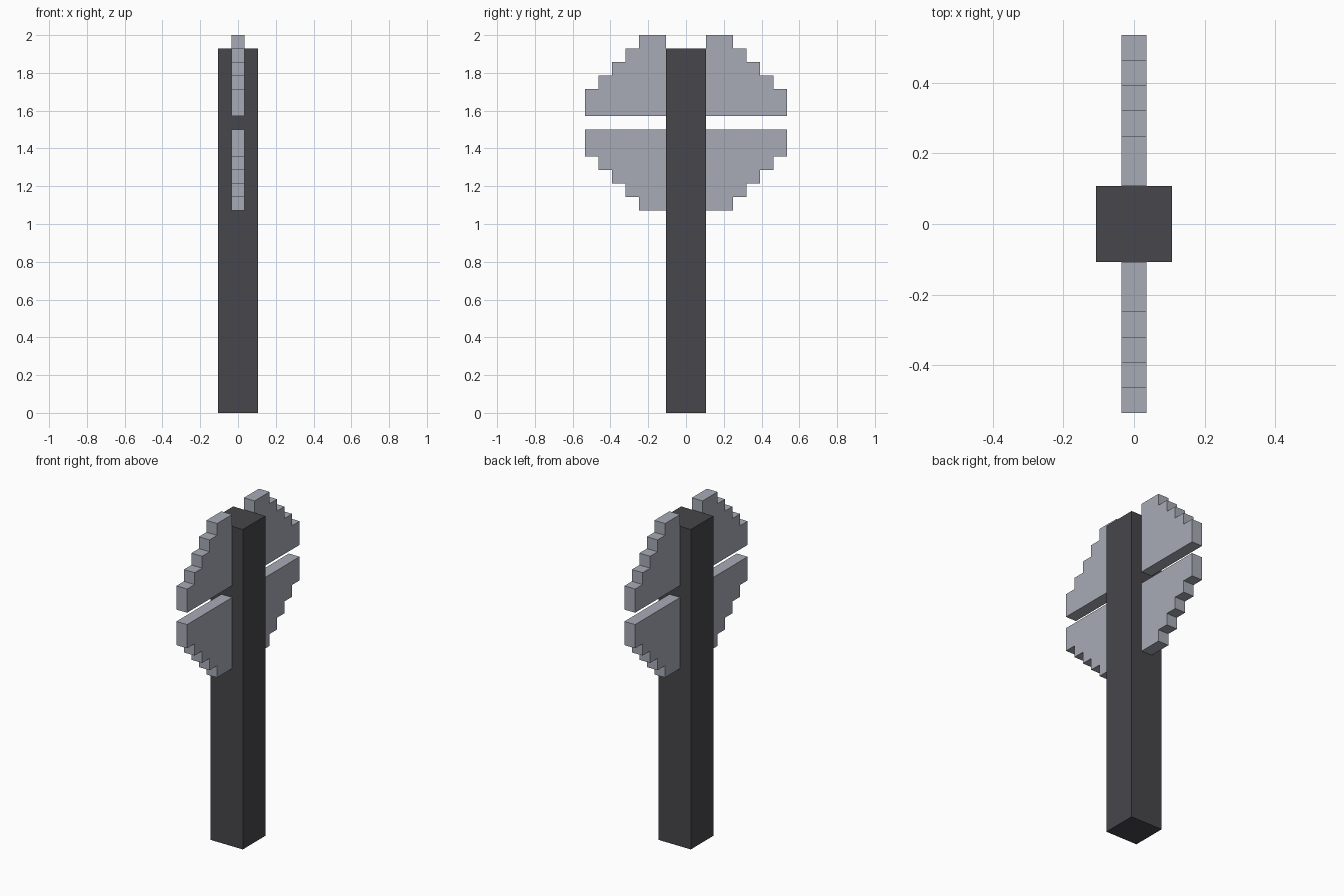
import bpy
import bmesh

cube = bpy.data.objects.get("Cube")
if cube:
    bpy.data.objects.remove(cube, do_unlink=True)

U = 2 / 28  # block unit: the whole model is 28 units tall


def material(name, rgb):
    mat = bpy.data.materials.new(name)
    mat.use_nodes = True
    mat.diffuse_color = (*rgb, 1)
    mat.node_tree.nodes["Principled BSDF"].inputs["Base Color"].default_value = (*rgb, 1)
    return mat


dark = material("dark grey", (0.063, 0.061, 0.069))
light = material("light steel grey", (0.39, 0.41, 0.465))


def extruded(name, outline, half_width, mat):
    """Extrude a (y, z) outline, in block units, along x."""
    bm = bmesh.new()
    face = bm.faces.new([bm.verts.new((-half_width * U, y * U, z * U)) for y, z in outline])
    new = bmesh.ops.extrude_face_region(bm, geom=[face])["geom"]
    bmesh.ops.translate(bm, vec=(2 * half_width * U, 0, 0),
                        verts=[v for v in new if isinstance(v, bmesh.types.BMVert)])
    bmesh.ops.recalc_face_normals(bm, faces=bm.faces)
    mesh = bpy.data.meshes.new(name)
    bm.to_mesh(mesh)
    bm.free()
    mesh.materials.append(mat)
    obj = bpy.data.objects.new(name, mesh)
    bpy.context.collection.objects.link(obj)
    return obj


# Square post
extruded("post", [(-1.5, 0), (1.5, 0), (1.5, 27), (-1.5, 27)], 1.5, dark)

# Stepped quarter-disc blade: offsets from the post centre and the gap centre
quarter = [(1.5, 0.5), (7.5, 0.5), (7.5, 2.5)]
for i in range(4):
    quarter += [(6.5 - i, 2.5 + i), (6.5 - i, 3.5 + i)]
quarter.append((1.5, 6.5))

# Four blades, mirrored front/back and above/below the gap
for side, sy in (("front", -1), ("back", 1)):
    for level, sz in (("upper", 1), ("lower", -1)):
        extruded(f"{side}_{level}_blade",
                 [(sy * y, 21.5 + sz * z) for y, z in quarter], 0.5, light)
